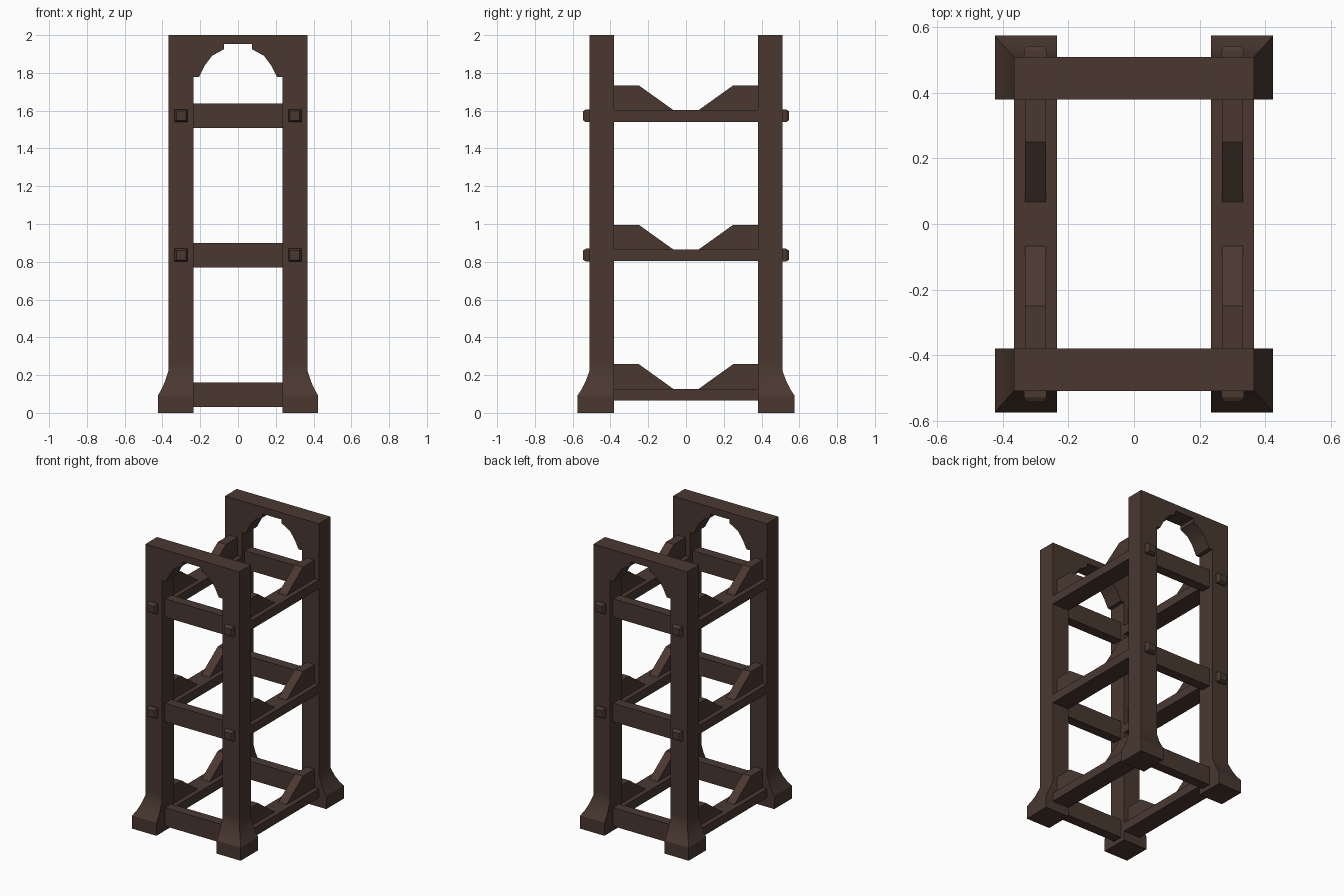
import bpy, bmesh

if "Cube" in bpy.data.objects:
    bpy.data.objects.remove(bpy.data.objects["Cube"])

wood = bpy.data.materials.new("dark_brown_wood")
wood.diffuse_color = (0.068, 0.039, 0.030, 1)
wood.use_nodes = True
wood.node_tree.nodes["Principled BSDF"].inputs["Base Color"].default_value = wood.diffuse_color

PX_IN, PX_OUT = 0.235, 0.367      # post extents in x
PY_IN, PY_OUT = 0.38, 0.51        # post extents in y
PX_MID = 0.301


def finish(bm, name):
    bmesh.ops.recalc_face_normals(bm, faces=bm.faces)
    me = bpy.data.meshes.new(name)
    bm.to_mesh(me)
    bm.free()
    me.materials.append(wood)
    ob = bpy.data.objects.new(name, me)
    bpy.context.collection.objects.link(ob)
    return ob


def prism(bm, pts, to_a, to_b):
    """Extrude a 2D outline between two placements; returns the side faces."""
    a = [bm.verts.new(to_a(*p)) for p in pts]
    b = [bm.verts.new(to_b(*p)) for p in pts]
    bm.faces.new(a)
    bm.faces.new(b[::-1])
    n = len(pts)
    return [bm.faces.new((a[i], b[i], b[(i + 1) % n], a[(i + 1) % n])) for i in range(n)]


def box(name, x0, x1, y0, y1, z0, z1):
    bm = bmesh.new()
    prism(bm, [(x0, y0), (x1, y0), (x1, y1), (x0, y1)],
          lambda x, y: (x, y, z0), lambda x, y: (x, y, z1))
    return finish(bm, name)


# End frames: two posts joined by an arched head, with flared feet
arch = [(PX_IN, 1.777), (0.207, 1.777), (0.175, 1.84), (0.138, 1.89), (0.075, 1.925), (0.075, 1.952)]
half = [(PX_OUT, 2.0), (PX_OUT, 0.26), (PX_IN, 0.26)] + arch
outline = half + [(-x, z) for x, z in reversed(half)]
flare = [(0.225, 0, 0), (0.165, 0.020, 0.022), (0.125, 0.038, 0.042), (0.092, 0.057, 0.065), (0, 0.057, 0.065)]

for s, label in ((-1, "front"), (1, "back")):
    bm = bmesh.new()
    sides = prism(bm, outline, lambda x, z: (x, s * PY_OUT, z), lambda x, z: (x, s * PY_IN, z))
    feet = [f for f in sides if all(abs(v.co.z - 0.26) < 1e-4 for v in f.verts)]
    for f in feet:
        for z, dx, dy in flare:
            f = bmesh.ops.extrude_discrete_faces(bm, faces=[f])["faces"][0]
            for v in f.verts:
                v.co.z = z
                if abs(v.co.x) > 0.3:
                    v.co.x = (PX_OUT + dx) * (1 if v.co.x > 0 else -1)
                if abs(v.co.y) > 0.45:
                    v.co.y = s * (PY_OUT + dy)
    frame = finish(bm, label + "_frame")
    bpy.ops.object.select_all(action='DESELECT')
    frame.select_set(True)
    bpy.context.view_layer.objects.active = frame
    bpy.ops.object.shade_smooth_by_angle(angle=0.5)

# Three shelf levels
for level, z in (("lower", 0.065), ("middle", 0.803), ("upper", 1.541)):
    top = z + 0.062
    # Cross bars between the posts, slightly recessed
    for s, label in ((-1, "front"), (1, "back")):
        box(f"{level}_{label}_cross_bar", -PX_IN, PX_IN,
            s * 0.445 - 0.035, s * 0.445 + 0.035, z - 0.033, z + 0.097)
    for sx, side in ((-1, "left"), (1, "right")):
        cx = sx * PX_MID
        # Flat side rail
        box(f"{level}_{side}_rail", cx - 0.066, cx + 0.066, -PY_IN, PY_IN, z, top)
        for sy, end in ((-1, "front"), (1, "back")):
            # Sloped cradle wedge on the rail
            bm = bmesh.new()
            prism(bm, [(PY_IN, top), (PY_IN, z + 0.193), (0.25, z + 0.193), (0.067, top)],
                  lambda y, h: (cx - 0.032, sy * y, h), lambda y, h: (cx + 0.032, sy * y, h))
            finish(bm, f"{level}_{side}_{end}_wedge")
            # Chamfered tenon end poking through the post
            if level != "lower":
                bm = bmesh.new()
                sq = [(-1, -1), (1, -1), (1, 1), (-1, 1)]
                place = lambda r, y: (lambda u, w: (cx + u * r, sy * y, z + 0.032 + w * r))
                sides = prism(bm, sq, place(0.034, 0.50), place(0.034, 0.53))
                cap = [f for f in bm.faces if all(abs(abs(v.co.y) - 0.53) < 1e-4 for v in f.verts)][0]
                cap = bmesh.ops.extrude_discrete_faces(bm, faces=[cap])["faces"][0]
                for v in cap.verts:
                    v.co.y = sy * 0.544
                    v.co.x = cx + (v.co.x - cx) * 0.72
                    v.co.z = z + 0.032 + (v.co.z - z - 0.032) * 0.72
                finish(bm, f"{level}_{side}_{end}_tenon")
